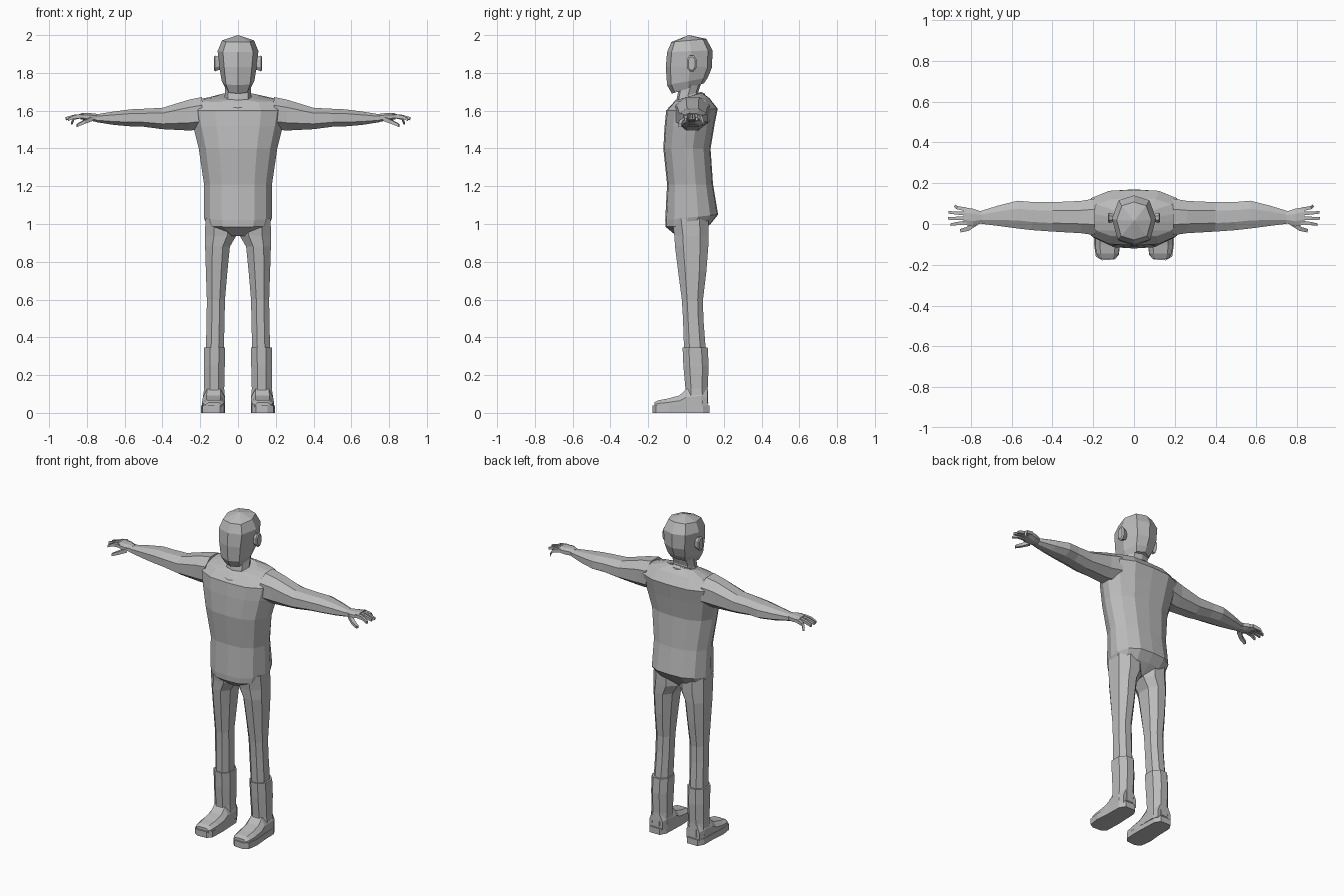
import bpy, bmesh
from mathutils import Vector

grey = bpy.data.materials.new("plain grey")
grey.diffuse_color = (0.5, 0.5, 0.5, 1)


def loft(name, rings, tip=None):
    """Skin equal-length rings of points, closing both ends."""
    bm = bmesh.new()
    vs = [[bm.verts.new(p) for p in r] for r in rings]
    n = len(vs[0])
    for a, b in zip(vs, vs[1:]):
        for i in range(n):
            j = (i + 1) % n
            bm.faces.new((a[i], a[j], b[j], b[i]))
    bm.faces.new(vs[0][::-1])
    if tip:
        t = bm.verts.new(tip)
        for i in range(n):
            bm.faces.new((vs[-1][i], vs[-1][(i + 1) % n], t))
    else:
        bm.faces.new(vs[-1])
    bmesh.ops.recalc_face_normals(bm, faces=bm.faces)
    me = bpy.data.meshes.new(name)
    bm.to_mesh(me)
    bm.free()
    me.materials.append(grey)
    ob = bpy.data.objects.new(name, me)
    bpy.context.collection.objects.link(ob)
    return ob


def closed(half):
    """Complete a half outline running from front centre to back centre."""
    return half + [(-x, y) for x, y in half[-2:0:-1]]


HEAD = closed([(0, -1), (.74, -.8), (1, .05), (.7, .8), (0, 1)])
BODY = closed([(0, -1), (.48, -.95), (.82, -.66), (1, -.12), (1, .25), (.82, .7), (.48, .96), (0, 1)])
OCT = [(.42, -1), (1, -.5), (1, .5), (.42, 1), (-.42, 1), (-1, .5), (-1, -.5), (-.42, -1)]


def ring(shape, zf, zb, x0, x1, yf, yb):
    """Level ring, optionally tilted from front height zf to back height zb."""
    cx, hx, cy, hy = (x0 + x1) / 2, (x1 - x0) / 2, (yf + yb) / 2, (yb - yf) / 2
    return [(cx + hx * u, cy + hy * v, zf + (zb - zf) * (v + 1) / 2) for u, v in shape]


def sym(shape, rows):
    return [ring(shape, zf, zb, -w, w, yf, yb) for zf, zb, w, yf, yb in rows]


# Head and neck
loft("head", sym(HEAD, [
    (1.69, 1.745, .066, -.075, .095),
    (1.735, 1.775, .086, -.1, .115),
    (1.83, 1.83, .099, -.107, .138),
    (1.91, 1.92, .108, -.1, .14),
    (1.963, 1.98, .085, -.078, .108)]), (0, .015, 2.0))
loft("neck", sym(HEAD, [
    (1.58, 1.62, .085, -.06, .09),
    (1.66, 1.70, .07, -.05, .065),
    (1.71, 1.76, .07, -.04, .085)]))

# Shirt body, with a collar opening lower at the front
loft("shirt", sym(BODY, [
    (.937, .945, .06, -.05, .07),
    (.985, 1.0, .165, -.108, .13),
    (1.02, 1.05, .18, -.11, .17),
    (1.21, 1.21, .18, -.1, .143),
    (1.4, 1.4, .208, -.12, .13),
    (1.52, 1.52, .238, -.113, .15),
    (1.6, 1.61, .255, -.105, .168),
    (1.645, 1.665, .225, -.065, .125),
    (1.655, 1.695, .105, -.055, .085)]))
loft("collar", sym(HEAD, [
    (1.58, 1.65, .125, -.1, .11),
    (1.615, 1.69, .118, -.095, .1),
    (1.635, 1.70, .085, -.06, .08)]))


def across(shape, x, y0, y1, z0, z1):
    """Upright ring facing along x."""
    return [(x, (y0 + y1) / 2 + u * (y1 - y0) / 2, (z0 + z1) / 2 + v * (z1 - z0) / 2)
            for u, v in shape]


def bar(name, pts, w, h):
    """Tapering four-sided finger through the given points."""
    rings = []
    for i, p in enumerate(pts):
        d = Vector(pts[min(i + 1, len(pts) - 1)]) - Vector(pts[max(i - 1, 0)])
        side = Vector((-d.y, d.x, 0)).normalized()
        k = 1 - .18 * i
        up = Vector((0, 0, h * k))
        s = side * w * k
        rings.append([Vector(p) + s + up, Vector(p) - s + up,
                      Vector(p) - s - up, Vector(p) + s - up])
    loft(name, rings)


QUAD = [(-1, -1), (1, -1), (1, 1), (-1, 1)]

for s, tag in ((-1, "right"), (1, "left")):
    # Sleeve and arm
    loft(tag + "_arm", [across(OCT, s * x, *r) for x, *r in [
        (.19, -.055, .125, 1.5, 1.672),
        (.26, -.045, .113, 1.495, 1.658),
        (.40, -.037, .107, 1.502, 1.615),
        (.50, -.03, .108, 1.515, 1.61),
        (.57, -.022, .114, 1.517, 1.607),
        (.66, -.01, .092, 1.525, 1.595),
        (.755, .002, .063, 1.54, 1.58)]])
    # Hand
    loft(tag + "_palm", [across(OCT, s * x, *r) for x, *r in [
        (.745, .005, .06, 1.543, 1.583),
        (.79, -.012, .075, 1.545, 1.588),
        (.835, -.003, .082, 1.555, 1.586)]])
    for i, (ya, yb, tip, drop) in enumerate([(.007, -.003, .90, .022), (.029, .027, .912, .015),
                                             (.051, .057, .91, .018), (.071, .09, .88, .04)]):
        bar(f"{tag}_finger_{i + 1}", [(s * .82, ya, 1.572),
            (s * .868, (ya + yb) / 2, 1.574 - drop * .3),
            (s * tip, yb, 1.574 - drop)], .0095, .011)
    bar(tag + "_thumb", [(s * .775, .005, 1.558), (s * .815, -.024, 1.54),
                         (s * .852, -.033, 1.522)], .013, .012)
    # Ear
    loft(tag + "_ear", [
        [(s * x, .03 + u * a, 1.85 + v * b) for u, v in OCT] for x, a, b in
        [(.09, .016, .03), (.122, .026, .042), (.128, .018, .034)]])

    # Trouser leg
    def limb(rows):
        return [ring(OCT, z, z, *sorted((s * a, s * b)), yf, yb) for z, a, b, yf, yb in rows]
    loft(tag + "_trouser_leg", limb([
        (1.03, .008, .172, -.075, .12),
        (.94, .008, .175, -.062, .12),
        (.88, .043, .174, -.058, .118),
        (.75, .056, .17, -.042, .108),
        (.6, .069, .165, -.022, .09),
        (.5, .071, .166, -.016, .092),
        (.33, .075, .17, -.01, .105)]))
    # Boot shaft
    loft(tag + "_boot_shaft", limb([
        (.345, .068, .18, -.018, .115),
        (.25, .07, .181, -.014, .12),
        (.13, .073, .18, -.003, .115),
        (.05, .07, .186, -.005, .118)]))
    # Boot foot, running from heel to toe
    loft(tag + "_boot_foot", [
        [(s * (c + u * w), y, .03 + (h - .03) * t) for u, t in
         [(-1, 0), (1, 0), (1, .55), (.62, 1), (-.62, 1), (-1, .55)]]
        for y, c, w, h in [(.115, .128, .045, .12), (.08, .128, .058, .14), (0, .128, .058, .125),
                           (-.035, .129, .06, .092), (-.1, .13, .06, .075), (-.145, .13, .055, .067),
                           (-.168, .13, .042, .055)]])
    # Sole
    outline = [(-.035, .125), (.035, .125), (.056, .09), (.058, 0), (.066, -.09),
               (.056, -.16), (.025, -.178), (-.035, -.174), (-.058, -.15), (-.062, -.06), (-.056, .09)]
    loft(tag + "_sole", [[(s * (.131 + u), v, z) for u, v in outline] for z in (0, .038)])
